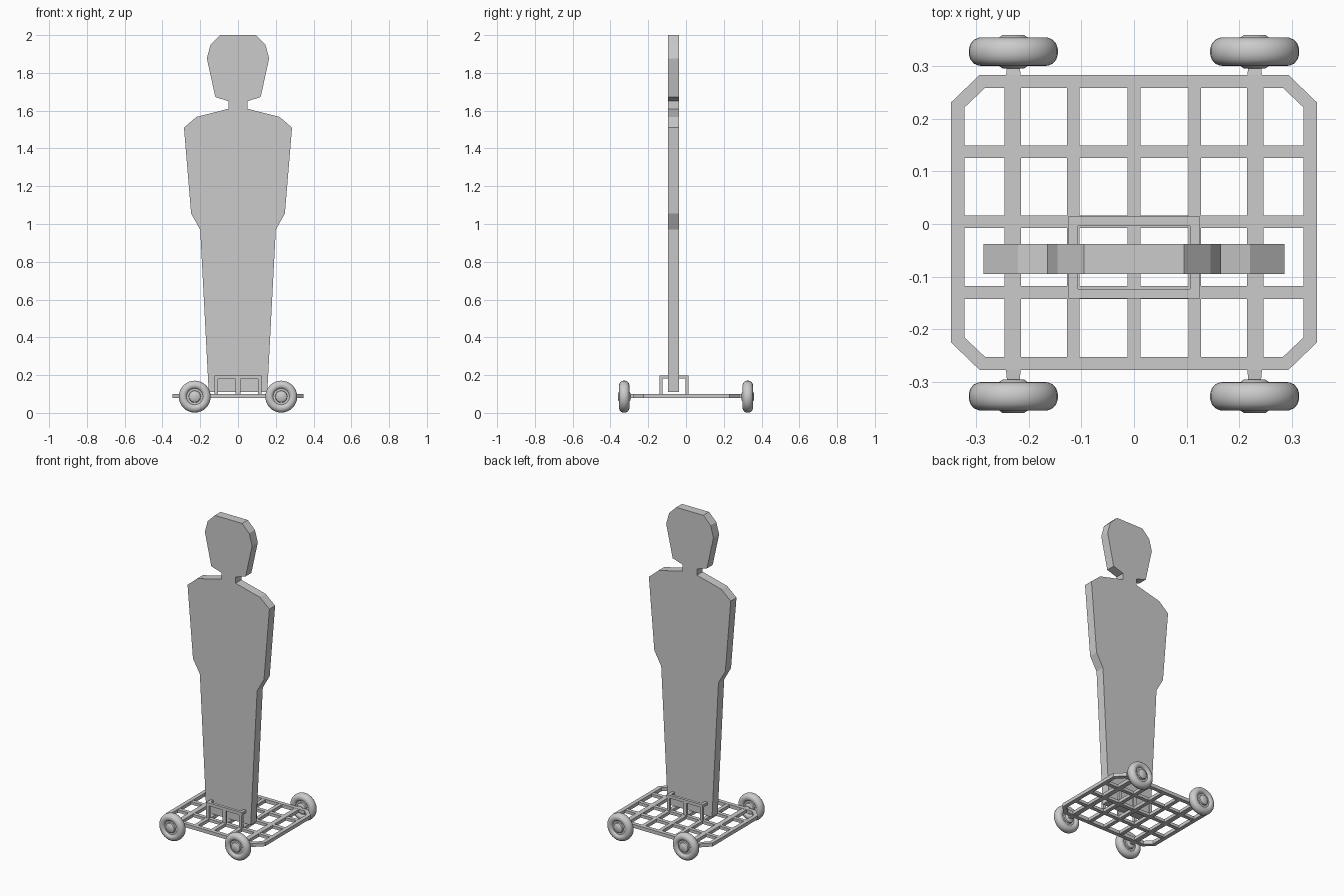
import bpy, bmesh, math
from mathutils import Vector

if "Cube" in bpy.data.objects:
    bpy.data.objects.remove(bpy.data.objects["Cube"])


def finish(name, bm, smooth=False):
    bmesh.ops.recalc_face_normals(bm, faces=bm.faces)
    me = bpy.data.meshes.new(name)
    bm.to_mesh(me)
    bm.free()
    ob = bpy.data.objects.new(name, me)
    bpy.context.collection.objects.link(ob)
    if smooth:
        bpy.context.view_layer.objects.active = ob
        ob.select_set(True)
        bpy.ops.object.shade_smooth_by_angle(angle=math.radians(38))
        ob.select_set(False)
    return ob


def box(name, lo, hi):
    bm = bmesh.new()
    bmesh.ops.create_cube(bm, size=1)
    lo, hi = Vector(lo), Vector(hi)
    for v in bm.verts:
        v.co = (lo + hi) / 2 + v.co * (hi - lo)
    return finish(name, bm)


def extrude_face(bm, points, offset):
    face = bm.faces.new([bm.verts.new(p) for p in points])
    out = bmesh.ops.extrude_face_region(bm, geom=[face])
    verts = [g for g in out["geom"] if isinstance(g, bmesh.types.BMVert)]
    bmesh.ops.translate(bm, verts=verts, vec=offset)


# Flat human-shaped target board: half outline mirrored across x
half = [(0.155, 0.11), (0.20, 0.97), (0.248, 1.055), (0.286, 1.51), (0.22, 1.567),
        (0.05, 1.61), (0.05, 1.65), (0.12, 1.672), (0.165, 1.877), (0.145, 1.95), (0.095, 2.0)]
outline = half + [(-x, z) for x, z in reversed(half)]
bm = bmesh.new()
extrude_face(bm, [(x, -0.095, z) for x, z in outline], (0, 0.057, 0))
finish("silhouette_board", bm)

# Octagonal cart rim with mitred corners
Z0, Z1 = 0.079, 0.101
CY = 0.003


def octagon(a, b, c, d):
    q = [(a, b), (c, d), (-c, d), (-a, b), (-a, -b), (-c, -d), (c, -d), (a, -b)]
    return [(x, y + CY) for x, y in q]


bm = bmesh.new()
rings = []
for pts, z in ((octagon(0.347, 0.228, 0.293, 0.28), Z0), (octagon(0.347, 0.228, 0.293, 0.28), Z1),
               (octagon(0.322, 0.218, 0.283, 0.255), Z1), (octagon(0.322, 0.218, 0.283, 0.255), Z0)):
    rings.append([bm.verts.new((x, y, z)) for x, y in pts])
for k in range(4):
    r, s = rings[k], rings[(k + 1) % 4]
    for i in range(8):
        j = (i + 1) % 8
        bm.faces.new((r[i], r[j], s[j], s[i]))
finish("cart_rim", bm)

# Grid bars
for x in (-0.23, -0.115, 0, 0.115, 0.23):
    w = 0.0155 if abs(x) > 0.2 else 0.012
    box("long_bar", (x - w, -0.262, Z0 + 0.001), (x + w, 0.268, Z1 - 0.001))
for y in (-0.13, 0.004, 0.137):
    box("cross_bar", (-0.335, y - 0.012, Z0 + 0.002), (0.335, y + 0.012, Z1 - 0.002))

# Bracket holding the board: posts, top rails and side rails
for y in (-0.132, 0.005):
    for x in (-0.115, 0.115):
        box("bracket_post", (x - 0.009, y - 0.008, 0.09), (x + 0.009, y + 0.008, 0.198))
    box("bracket_center_post", (-0.012, y - 0.006, 0.09), (0.012, y + 0.006, 0.185))
    box("bracket_top_rail", (-0.125, y - 0.009, 0.18), (0.125, y + 0.009, 0.199))
for x in (-0.115, 0.115):
    box("bracket_side_rail", (x - 0.009, -0.13, 0.181), (x + 0.009, 0.004, 0.198))

# Wheels: half tyre-and-hub section mirrored, spun about y
R = 0.086
sec = [(0, 0.032), (0.02, 0.032), (0.03, 0.025), (0.032, 0.016), (0.043, 0.016), (0.048, 0.023),
       (0.056, 0.027), (0.066, 0.0265), (0.075, 0.0225), (0.0815, 0.015), (0.0845, 0.005)]
sec += [(r, -h) for r, h in reversed(sec)]
for sx in (-1, 1):
    for sy in (-1, 1):
        bm = bmesh.new()
        c = Vector((sx * 0.229, sy * 0.327, R))
        vs = [bm.verts.new(c + Vector((r, h, 0))) for r, h in sec]
        es = [bm.edges.new(p) for p in zip(vs, vs[1:])]
        bmesh.ops.spin(bm, geom=vs + es, cent=c, axis=(0, 1, 0), angle=2 * math.pi,
                       steps=32, use_merge=True)
        bmesh.ops.remove_doubles(bm, verts=bm.verts, dist=0.0001)
        finish("wheel", bm, True)
        # Tapered axle stub from rim to wheel
        bm = bmesh.new()
        y0 = sy * 0.268 + CY
        ring = []
        for y, w, zc in ((y0, 0.015, 0.09), (sy * 0.32, 0.01, R)):
            ring.append([bm.verts.new((sx * 0.229 + a * w, y, zc + b * 0.0105))
                         for a, b in ((-1, -1), (1, -1), (1, 1), (-1, 1))])
        for i in range(4):
            j = (i + 1) % 4
            bm.faces.new((ring[0][i], ring[0][j], ring[1][j], ring[1][i]))
        for r in ring:
            bm.faces.new(r)
        finish("axle", bm)
